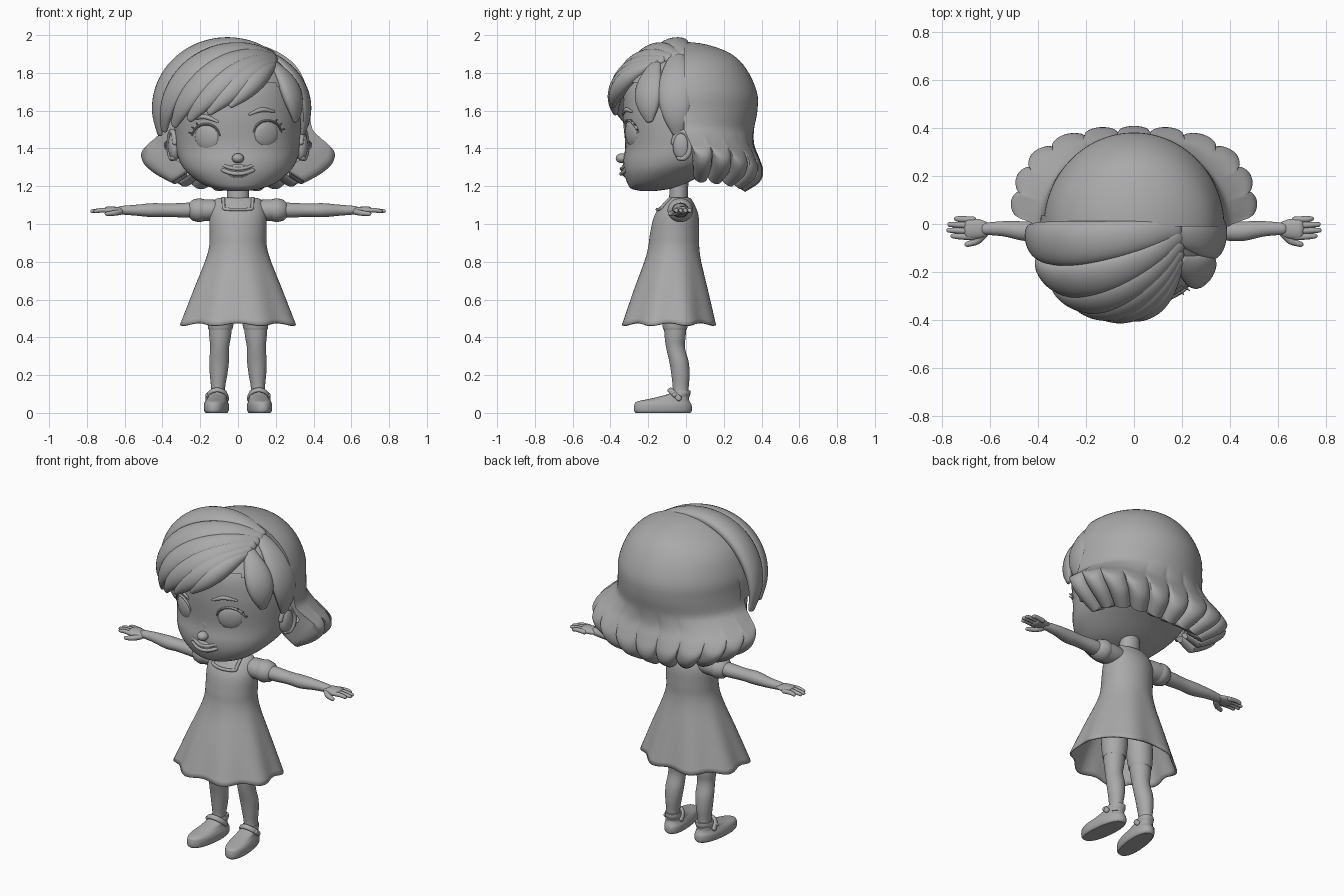
import bpy, bmesh, math
from mathutils import Vector, Matrix
from mathutils.bvhtree import BVHTree

if "Cube" in bpy.data.objects:
    bpy.data.objects.remove(bpy.data.objects["Cube"])

GREY = (0.4, 0.4, 0.4, 1)
mat = bpy.data.materials.new("plain grey")
mat.use_nodes = True
mat.diffuse_color = GREY
mat.node_tree.nodes["Principled BSDF"].inputs["Base Color"].default_value = GREY
parts = []
UP = Vector((0, 0, 1))


def finish(name, bm):
    bmesh.ops.recalc_face_normals(bm, faces=bm.faces)
    mesh = bpy.data.meshes.new(name)
    bm.to_mesh(mesh)
    bm.free()
    mesh.materials.append(mat)
    ob = bpy.data.objects.new(name, mesh)
    bpy.context.collection.objects.link(ob)
    parts.append(ob)
    return ob


def spline(rows, sub=5):
    """Smooth curve through rows of any length."""
    padded = [rows[0], *rows, rows[-1]]
    out = []
    for quad in zip(padded, padded[1:], padded[2:], padded[3:]):
        for k in range(sub):
            t = k / sub
            out.append([(2 * b + (c - a) * t + (2 * a - 5 * b + 4 * c - d) * t * t
                         + (3 * b - a - 3 * c + d) * t ** 3) / 2 for a, b, c, d in zip(*quad)])
    return out + [list(rows[-1])]


def skin(name, rings, end=True):
    """Join closed rings of points into a surface."""
    bm = bmesh.new()
    verts = [[bm.verts.new(p) for p in ring] for ring in rings]
    count = len(verts[0])
    for a, b in zip(verts, verts[1:]):
        for i in range(count):
            j = (i + 1) % count
            bm.faces.new((a[i], a[j], b[j], b[i]))
    bm.faces.new(verts[0])
    if end:
        bm.faces.new(verts[-1])
    return finish(name, bm)


def loft(name, rows, x=0, warp=None, power=2, count=36, end=True):
    """Horizontal rings from rows of z, centre y, half width, half depth."""
    rings = []
    for z, cy, rx, ry in spline(rows):
        ring = []
        for i in range(count):
            a = math.tau * i / count
            c, s = math.cos(a), math.sin(a)
            k = (abs(c) ** power + abs(s) ** power) ** (-1 / power)
            p = Vector((x + rx * c * k, cy + ry * s * k, z))
            ring.append(warp(p, a) if warp else p)
        rings.append(ring)
    return skin(name, rings, end)


def sweep(name, rows, hint=lambda p: UP, count=16):
    """Oval tube with domed ends from rows of x, y, z, half width, half thickness."""
    pts = spline(rows)
    pos = [Vector(p[:3]) for p in pts]
    last = len(pts) - 1
    dirs = [(pos[min(i + 1, last)] - pos[max(i - 1, 0)]).normalized() for i in range(last + 1)]
    dome = [math.radians(a) for a in (85, 60, 30)]
    steps = [(0, -a) for a in dome] + [(i, 0) for i in range(last + 1)] + [(last, a) for a in dome[::-1]]
    rings = []
    for i, a in steps:
        t, (w, h) = dirs[i], pts[i][3:]
        nrm = hint(pos[i])
        nrm = (nrm - t * nrm.dot(t)).normalized()
        side = t.cross(nrm)
        centre = pos[i] + t * min(w, h) * math.sin(a)
        k = math.cos(a)
        rings.append([centre + side * (w * k * math.cos(b)) + nrm * (h * k * math.sin(b))
                      for b in (math.tau * j / count for j in range(count))])
    return skin(name, rings)


def ball(name, loc, size, quat=None):
    bm = bmesh.new()
    turn = quat.to_matrix().to_4x4() if quat else Matrix()
    bmesh.ops.create_uvsphere(bm, u_segments=32, v_segments=20, radius=1,
                              matrix=Matrix.Translation(loc) @ turn @ Matrix.Diagonal((*size, 1)))
    return finish(name, bm)


# Head and neck
head = loft("head", [(1.175, -.2, .05, .04), (1.187, -.185, .12, .105), (1.215, -.155, .195, .155),
                     (1.27, -.11, .265, .218), (1.33, -.055, .308, .277), (1.42, -.01, .33, .312),
                     (1.6, 0, .335, .335), (1.75, 0, .29, .31), (1.87, 0, .16, .17), (1.9, 0, .02, .02)],
            power=2.15, count=56)
loft("neck", [(1.05, -.04, .075, .06), (1.13, -.04, .06, .05), (1.26, -.035, .06, .05)])
bm = bmesh.new()
bm.from_mesh(head.data)
tree = BVHTree.FromBMesh(bm)
bm.free()


def face(x, z):
    hit, nrm, _, _ = tree.ray_cast(Vector((x, -2, z)), Vector((0, 1, 0)))
    return hit, nrm


def face_line(name, pts, w, h, lift=0):
    """Tapered ridge laid on the face through x, z points."""
    rows = []
    for k, (x, z) in enumerate(pts):
        p, nrm = face(x, z)
        taper = .5 if k in (0, len(pts) - 1) else 1
        rows.append((*(p + nrm * lift), w * taper, h * taper))
    sweep(name, rows, lambda p: Vector((0, -1, 0)), 10)


# Face details
ball("nose", (0, -.338, 1.348), (.032, .034, .026))
ball("nose_bridge", (0, -.3, 1.4), (.03, .024, .07))
ball("muzzle", (0, -.27, 1.285), (.1, .075, .055))
for name, z, w in (("upper_lip", 1.292, .009), ("lower_lip", 1.266, .011)):
    sweep(name, [(x, -.342 + 4 * x * x, z + 3 * x * x, w, w) for x in (-.08, -.04, 0, .04, .08)], count=10)
for s, ex, ez in ((-1, -.168, 1.457), (1, .155, 1.476)):
    p, nrm = face(ex, ez)
    ball("eye", p - nrm * .012, (.07, .024, .07), nrm.to_track_quat('Y', 'Z'))

    def around(degrees):
        a = math.radians(degrees)
        return ex + s * .074 * math.cos(a), ez + .072 * math.sin(a)
    face_line("upper_lid", [around(a) for a in range(10, 171, 32)], .006, .009, .003)
    for a in (17, 37, 57):
        root = face(*around(a))[0]
        tip = root + (root - p) * .3 - Vector((0, .02, 0))
        sweep("eyelash", [(*root, .005, .005), (*tip, .002, .002)], count=8)
    bx, bz = (.125, 1.595) if s > 0 else (-.172, 1.557)
    face_line("eyebrow", [(bx - s * .065, bz - .015), (bx, bz + .01), (bx + s * .065, bz)], .012, .01, .004)
    # Ear with a raised rim
    ball("ear", (s * .335, -.02, 1.415), (.035, .05, .08))
    sweep("ear_rim", [(s * (.348 + .015 * math.cos(a)), -.022 + .045 * math.cos(a), 1.418 + .072 * math.sin(a), .014, .014)
                      for a in (math.radians(d) for d in range(-110, 171, 35))], lambda p: Vector((1, 0, 0)))

# Back hair: a thick half shell, flipped out and scalloped below
outer = spline([(1.965, .001, .001), (1.95, .11, .12), (1.9, .23, .25), (1.82, .32, .33), (1.7, .37, .385),
                (1.6, .378, .388), (1.5, .395, .37), (1.42, .45, .37), (1.35, .505, .395), (1.28, .5, .415),
                (1.22, .44, .395), (1.17, .35, .32)], 4)
inner = [(1.6 + (z - 1.6) * .9, rx * .8, ry * .8) for z, rx, ry in reversed(outer)]
columns = []
for i in range(133):
    a = math.pi * i / 132
    c, s = math.cos(a), math.sin(a)
    lobe = math.sqrt(abs(math.sin(11 * a)))
    column = []
    for z, rx, ry in outer + inner:
        g = min(1, max(0, (1.5 - z) / .2))
        power = 2 + .6 * g
        k = (abs(c) ** power + s ** power) ** (-1 / power) * (1 + .07 * g * (lobe - .85))
        column.append((rx * k * c, -.01 + .05 * g + (ry - .05 * g) * k * s, z + g * (.035 * (1 - lobe) + .05 * c * c)))
    columns.append(column)
skin("back_hair", columns)

# Scalp layer under the fringe, trimmed to a slanting hairline
bm = bmesh.new()
bmesh.ops.create_uvsphere(bm, u_segments=64, v_segments=48, radius=1,
                          matrix=Matrix.Translation((-.015, 0, 1.59)) @ Matrix.Diagonal((.375, .37, .36, 1)))


def beyond_hairline(c):
    edge = 1.69 + .4 * c.x if c.x < .18 else 1.94 - c.x
    return c.y > .03 or c.z < edge


bmesh.ops.delete(bm, geom=[f for f in bm.faces if beyond_hairline(f.calc_center_median())], context='FACES')
finish("scalp_hair", bm)

# Locks follow great arcs over a dome, from the parting to the hairline
CROWN = Vector((-.035, 0, 1.58))
DOME = Vector((.395, .39, .375))


def lock(name, start, azimuth, height, width, thick):
    first = Vector([d / r for d, r in zip(Vector(start) - CROWN, DOME)]).normalized()
    rise = (height - CROWN.z) / DOME.z
    level = math.sqrt(1 - rise * rise)
    a = math.radians(azimuth)
    final = Vector((math.cos(a) * level, math.sin(a) * level, rise))
    rows = []
    for k in range(9):
        t = k / 8
        swell = math.sin(math.pi * (.15 + .75 * t ** 1.2))
        rows.append((*(CROWN + first.slerp(final, t) * DOME), width * swell, thick * swell))
    sweep(name, rows, lambda p: p - CROWN, 20)


for i in range(6):
    u = i / 5
    lock("fringe_lock", (.18, -.02 - .17 * u, 1.9 - .06 * u), 186 + 84 * u, 1.48 + .1 * u + .05 * u * u,
         .095 - .04 * u, .047)
lock("left_front_lock", (.2, -.17, 1.85), -30, 1.55, .08, .04)
lock("left_side_lock", (.19, -.05, 1.895), -7, 1.48, .09, .036)


# Dress with a rippled flaring skirt
def ripple(p, a):
    g = max(0, (.88 - p.z) / .41)
    wave = -math.cos(8 * a)
    k = 1 + .04 * g * wave
    return Vector((p.x * k, -.085 + (p.y + .085) * k, p.z - .007 * g * g * wave))


dress = loft("dress", [(1.14, -.035, .085, .05), (1.125, -.037, .125, .07), (1.05, -.05, .15, .115),
                       (.95, -.06, .15, .13), (.88, -.065, .153, .135), (.8, -.07, .177, .152),
                       (.65, -.08, .24, .2), (.47, -.09, .312, .253)], warp=ripple, count=96, end=False)
mod = dress.modifiers.new("thickness", 'SOLIDIFY')
mod.thickness = .01
mod.offset = -1
corner = [(.078, -.085, 1.135), (.076, -.118, 1.1), (.07, -.134, 1.08)]
trim = corner + [(0, -.152, 1.077)] + [(-x, y, z) for x, y, z in reversed(corner)]
sweep("neckline_trim", [(*p, .009, .009) for p in trim], lambda p: Vector((0, 1, .3)), 10)

for s in (-1, 1):
    def limb(name, rows, flat=.9):
        """Sideways tube from rows of distance out and half depth."""
        sweep(name, [(s * x, -.03 + .01 * (x > .5), 1.073, w, w * flat) for x, w in rows], count=24)

    # Sleeve, arm and hand
    limb("sleeve", [(.08, .055), (.14, .063), (.2, .064)])
    limb("sleeve_cuff", [(.2, .068), (.21, .068)], .93)
    limb("arm", [(.15, .045), (.27, .044), (.37, .039), (.45, .041), (.54, .032), (.62, .025)])
    limb("palm", [(.61, .026), (.645, .04), (.69, .044)], .45)
    for k, reach in enumerate((.755, .772, .768, .74)):
        y = -.054 + .024 * k
        sweep("finger", [(s * .67, y, 1.07, .013, .013), (s * .72, y + .002, 1.073, .013, .012),
                         (s * reach, y + .004, 1.068, .01, .01)], count=10)
    sweep("thumb", [(s * .625, -.04, 1.064, .018, .016), (s * .655, -.07, 1.058, .016, .015),
                    (s * .695, -.085, 1.054, .011, .011)], count=10)

    # Leg with a shorts hem
    def lean(p, a):
        return Vector((p.x - s * .04 * (p.z - .2), p.y, p.z))
    loft("leg", [(.07, -.03, .04, .045), (.13, -.028, .037, .042), (.2, -.029, .046, .048), (.27, -.037, .052, .051),
                 (.35, -.056, .05, .05), (.44, -.058, .06, .058), (.75, -.065, .07, .07)], s * .103, lean)
    loft("shorts_leg", [(.445, -.058, .06, .06), (.452, -.058, .066, .065), (.55, -.06, .075, .073),
                        (.75, -.065, .075, .075)], s * .103, lean)

    # Shoe turned slightly outward, with an ankle strap
    def toe_out(p, a):
        return Vector((p.x - s * .1 * (p.y + .08), p.y, p.z))
    loft("shoe", [(0, -.122, .054, .144), (.012, -.122, .062, .153), (.04, -.122, .064, .152), (.06, -.12, .058, .14),
                  (.076, -.085, .05, .1), (.1, -.035, .046, .058), (.118, -.025, .042, .048)],
         s * .11, toe_out, 2.3)
    strap = [(s * .11 + .053 * math.cos(a), -.035 - .05 * math.sin(a), .075 + .047 * math.sin(a), .015, .01)
             for a in (math.pi * k / 6 for k in range(7))]
    sweep("shoe_strap", strap, lambda p: p - Vector((s * .11, -.03, .05)))
    ball("strap_button", (s * .16, -.06, .094), (.013, .013, .013))

# Smooth shading that keeps creases
for ob in parts:
    ob.select_set(True)
bpy.context.view_layer.objects.active = parts[0]
bpy.ops.object.shade_smooth_by_angle(angle=math.radians(40))
